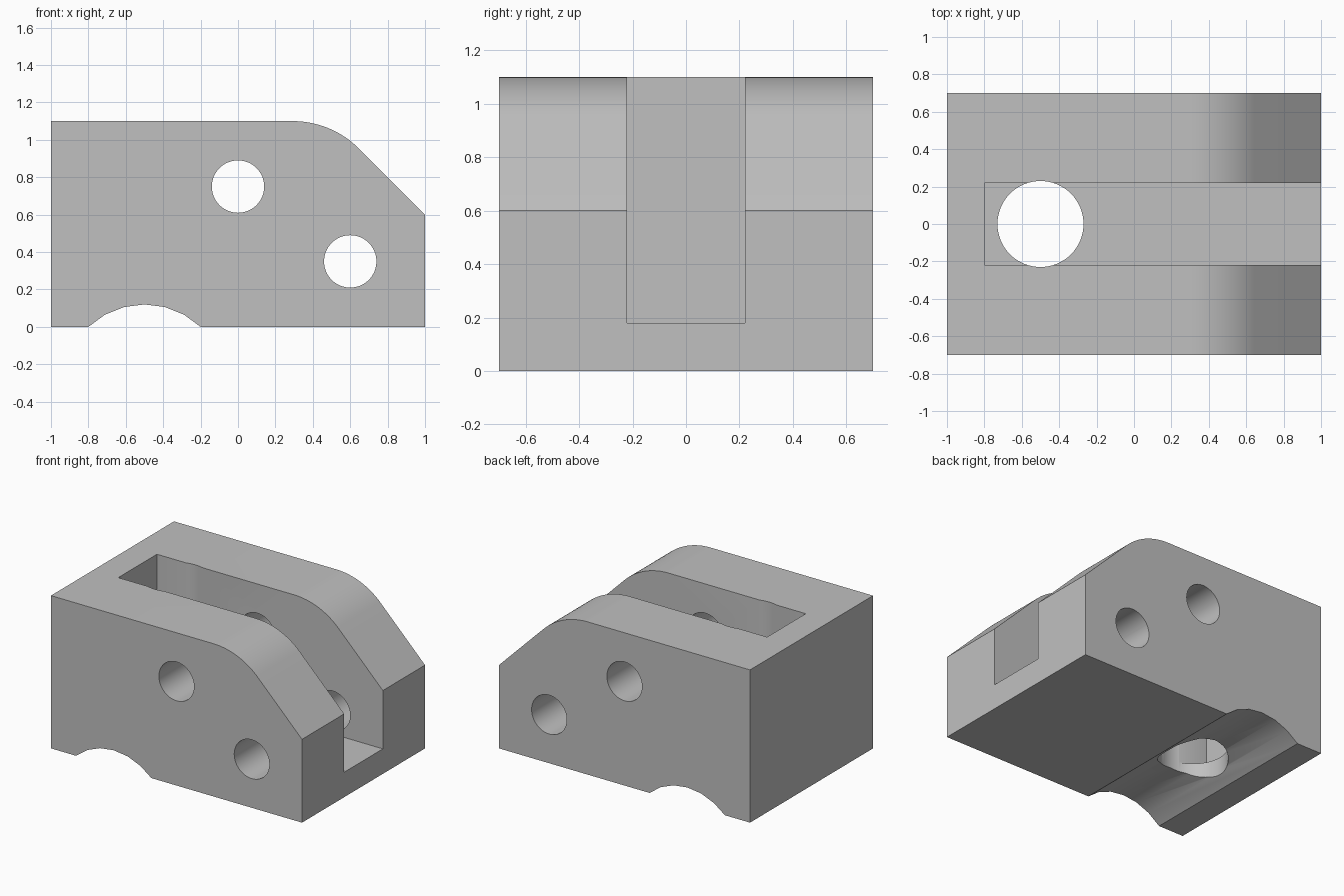
import bpy
import bmesh
from math import sin, cos, pi, radians, asin
from mathutils import Vector

if "Cube" in bpy.data.objects:
    bpy.data.objects.remove(bpy.data.objects["Cube"])

steel = bpy.data.materials.new("plain grey")
steel.use_nodes = True
GREY = (0.53, 0.53, 0.53, 1)
steel.diffuse_color = GREY
steel.node_tree.nodes["Principled BSDF"].inputs["Base Color"].default_value = GREY


def arc(cx, cz, r, start, end, steps):
    """Points on an arc in the XZ plane, angles in radians."""
    angles = [start + (end - start) * i / steps for i in range(steps + 1)]
    return [(cx + r * cos(a), cz + r * sin(a)) for a in angles]


def extrude_profile(name, points, origin, axis_u, axis_v, depth):
    """Solid made by pushing a flat outline along a direction."""
    bm = bmesh.new()
    u, v = Vector(axis_u), Vector(axis_v)
    face = bm.faces.new([bm.verts.new(Vector(origin) + u * a + v * b) for a, b in points])
    pushed = bmesh.ops.extrude_face_region(bm, geom=[face])["geom"]
    bmesh.ops.translate(bm, vec=depth, verts=[g for g in pushed if isinstance(g, bmesh.types.BMVert)])
    bmesh.ops.recalc_face_normals(bm, faces=bm.faces)
    mesh = bpy.data.meshes.new(name)
    bm.to_mesh(mesh)
    bm.free()
    mesh.materials.append(steel)
    obj = bpy.data.objects.new(name, mesh)
    bpy.context.collection.objects.link(obj)
    return obj


def circle(cx, cy, r, sides=64):
    return arc(cx, cy, r, 0, 2 * pi, sides)[:-1]


def cut(target, cutter):
    """Subtract the cutter from the target and discard it."""
    mod = target.modifiers.new(cutter.name, 'BOOLEAN')
    mod.operation = 'DIFFERENCE'
    mod.solver = 'EXACT'
    mod.object = cutter
    cutter.hide_render = True
    bpy.context.view_layer.objects.active = target
    bpy.ops.object.modifier_apply(modifier=mod.name)
    bpy.data.objects.remove(cutter)


X, Y, Z = (1, 0, 0), (0, 1, 0), (0, 0, 1)

# Side outline: arched groove underneath, chamfered nose with a rounded shoulder
groove_r = 0.435
half = asin(0.3 / groove_r)
outline = [(-1, 0)]
outline += arc(-0.5, 0.12 - groove_r, groove_r, pi / 2 + half, pi / 2 - half, 6)
outline += [(1, 0), (1, 0.6)]
outline += arc(0.293, 0.6, 0.5, radians(45), radians(90), 16)
outline += [(-1, 1.1)]
block = extrude_profile("clevis_block", outline, (0, -0.7, 0), X, Z, (0, 1.4, 0))

# Slot open at the top and nose
slot = [(-0.8, -0.22), (1.2, -0.22), (1.2, 0.22), (-0.8, 0.22)]
cut(block, extrude_profile("slot_cutter", slot, (0, 0, 0.18), X, Y, (0, 0, 1.5)))

# Vertical bore, slightly wider than the slot
cut(block, extrude_profile("bore_cutter", circle(-0.5, 0, 0.23), (0, 0, -0.5), X, Y, (0, 0, 2)))

# Two cross pin holes
for cx, cz in ((0, 0.75), (0.6, 0.35)):
    cut(block, extrude_profile("pin_cutter", circle(cx, cz, 0.14), (0, -1, 0), X, Z, (0, 2, 0)))

# Smooth curved walls, crisp edges
bpy.ops.object.select_all(action='DESELECT')
block.select_set(True)
bpy.context.view_layer.objects.active = block
bpy.ops.object.shade_smooth_by_angle(angle=radians(25))
